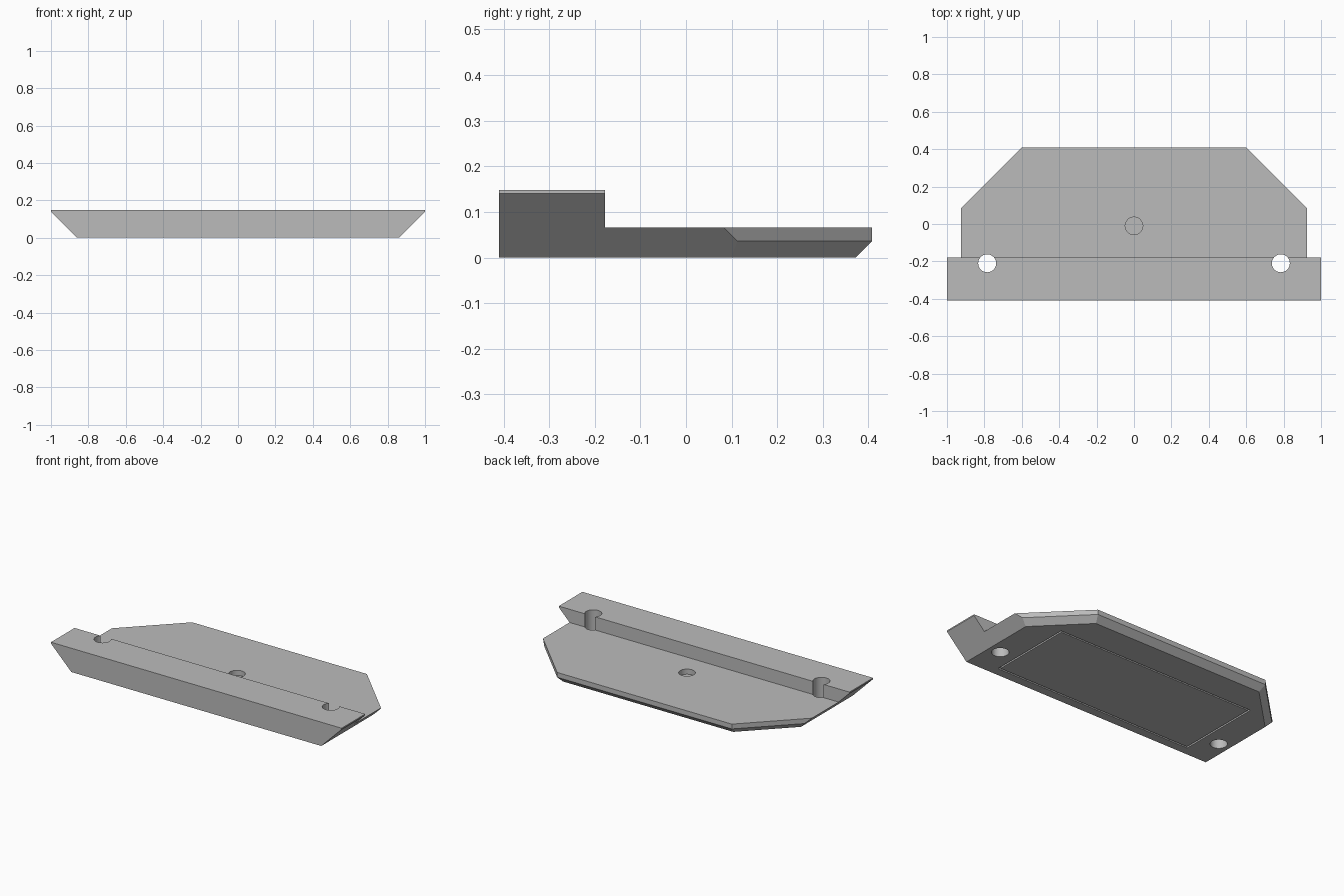
import bpy, bmesh
from mathutils import Vector

if "Cube" in bpy.data.objects:
    bpy.data.objects.remove(bpy.data.objects["Cube"])

FRONT, BACK, STEP = -0.41, 0.408, -0.178
TOP, PLATE_TOP = 0.148, 0.066

grey = bpy.data.materials.new("grey")
grey.diffuse_color = (0.5, 0.5, 0.5, 1)
grey.use_nodes = True
grey.node_tree.nodes["Principled BSDF"].inputs["Base Color"].default_value = grey.diffuse_color

# Body: flared front profile extruded from front to back
bm = bmesh.new()
half = [(0.86, 0), (1.0, 0.14), (1.0, TOP)]
profile = half + [(-x, z) for x, z in reversed(half)]
face = bm.faces.new([bm.verts.new((x, FRONT, z)) for x, z in profile])
ext = bmesh.ops.extrude_face_region(bm, geom=[face])
bmesh.ops.translate(bm, vec=(0, BACK - FRONT, 0),
                    verts=[v for v in ext["geom"] if isinstance(v, bmesh.types.BMVert)])


def slice_off(point, normal):
    """Cut away everything beyond the plane and close the opening."""
    bmesh.ops.bisect_plane(bm, geom=bm.verts[:] + bm.edges[:] + bm.faces[:],
                           plane_co=point, plane_no=Vector(normal).normalized(),
                           clear_outer=True)
    bmesh.ops.holes_fill(bm, edges=[e for e in bm.edges if e.is_boundary], sides=0)


# Back corners, then the bevels under the corners and the back edge
for s in (-1, 1):
    slice_off((s * 0.601, BACK, 0), (s, 1, 0))
    slice_off((s * 0.601, BACK, 0.036), (s, 1, -2 ** 0.5))
slice_off((0, BACK, 0.036), (0, 1, -1))
bmesh.ops.recalc_face_normals(bm, faces=bm.faces[:])
mesh = bpy.data.meshes.new("body")
bm.to_mesh(mesh)
bm.free()
body = bpy.data.objects.new("body", mesh)
bpy.context.collection.objects.link(body)
mesh.materials.append(grey)


def cut(cutter):
    """Subtract the cutter from the body and remove it."""
    cutter.data.materials.append(grey)
    mod = body.modifiers.new("cut", 'BOOLEAN')
    mod.operation, mod.solver, mod.object = 'DIFFERENCE', 'EXACT', cutter
    bpy.context.view_layer.objects.active = body
    bpy.ops.object.modifier_apply(modifier=mod.name)
    bpy.data.objects.remove(cutter)


def cut_box(x0, x1, y0, y1, z0, z1):
    bpy.ops.mesh.primitive_cube_add(size=1, location=((x0 + x1) / 2, (y0 + y1) / 2, (z0 + z1) / 2))
    box = bpy.context.object
    box.scale = (x1 - x0, y1 - y0, z1 - z0)
    bpy.context.view_layer.update()
    cut(box)


def cut_hole(x, y, z0, z1, radius):
    bpy.ops.mesh.primitive_cylinder_add(vertices=48, radius=radius, depth=z1 - z0,
                                        location=(x, y, (z0 + z1) / 2))
    cut(bpy.context.object)


# Step down from the front rail to the plate
cut_box(-1.2, 1.2, STEP, 0.6, PLATE_TOP, 0.3)

# Two through holes at the rail and a blind hole in the plate
for s in (-1, 1):
    cut_hole(s * 0.785, -0.21, -0.1, 0.3, 0.048)
cut_hole(0, -0.01, 0.034, 0.1, 0.047)

# Thin rectangular groove underneath
X, Y0, Y1, W, D = 0.68, -0.355, 0.186, 0.01, 0.01
for y in (Y0, Y1 - W):
    cut_box(-X, X, y, y + W, -0.05, D)
for x in (-X, X - W):
    cut_box(x, x + W, Y0 + W / 2, Y1 - W / 2, -0.05, D)

# Smooth hole walls, crisp edges elsewhere
bpy.ops.object.select_all(action='DESELECT')
body.select_set(True)
bpy.context.view_layer.objects.active = body
bpy.ops.object.shade_smooth_by_angle(angle=0.5)
